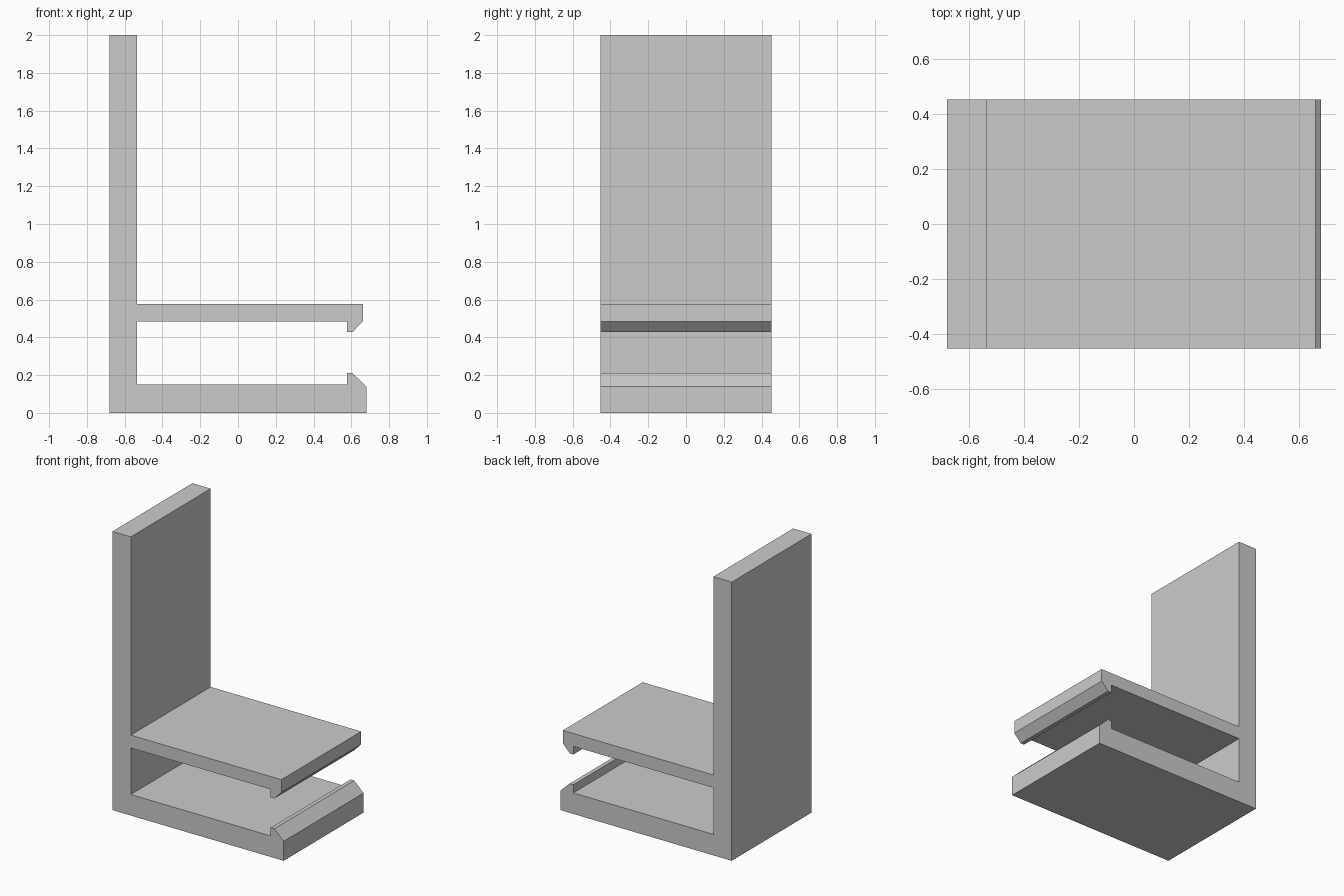
import bpy
import bmesh

cube = bpy.data.objects.get("Cube")
if cube:
    bpy.data.objects.remove(cube, do_unlink=True)

# Single plain grey material
GREY = (0.6, 0.6, 0.6, 1.0)
grey = bpy.data.materials.new("plain grey")
grey.use_nodes = True
grey.diffuse_color = GREY
grey.node_tree.nodes["Principled BSDF"].inputs["Base Color"].default_value = GREY

# Main dimensions
HALF_DEPTH = 0.453
WALL_OUT, WALL_IN = -0.68, -0.534
LIP_IN, LIP_TIP = 0.577, 0.606

# Side outline: base with hooked lip, shelf with hooked lip, tall back wall
base = [(WALL_OUT, 0), (0.68, 0), (0.68, 0.14), (LIP_TIP, 0.21),
        (LIP_IN, 0.21), (LIP_IN, 0.151), (WALL_IN, 0.151)]
shelf = [(WALL_IN, 0.485), (LIP_IN, 0.485), (LIP_IN, 0.427),
         (LIP_TIP, 0.427), (0.661, 0.485), (0.661, 0.577), (WALL_IN, 0.577)]
wall = [(WALL_IN, 2), (WALL_OUT, 2)]


def extrude_outline(name, outline, half_depth, material):
    """Sweep an x-z outline along y into a solid, flat-shaded part."""
    bm = bmesh.new()
    face = bm.faces.new([bm.verts.new((x, -half_depth, z)) for x, z in outline])
    swept = bmesh.ops.extrude_face_region(bm, geom=[face], use_keep_orig=True)
    verts = [v for v in swept["geom"] if isinstance(v, bmesh.types.BMVert)]
    bmesh.ops.translate(bm, verts=verts, vec=(0, 2 * half_depth, 0))
    bmesh.ops.recalc_face_normals(bm, faces=bm.faces[:])
    mesh = bpy.data.meshes.new(name)
    bm.to_mesh(mesh)
    bm.free()
    mesh.materials.append(material)
    obj = bpy.data.objects.new(name, mesh)
    bpy.context.collection.objects.link(obj)
    return obj


extrude_outline("clip_bracket", base + shelf + wall, HALF_DEPTH, grey)
